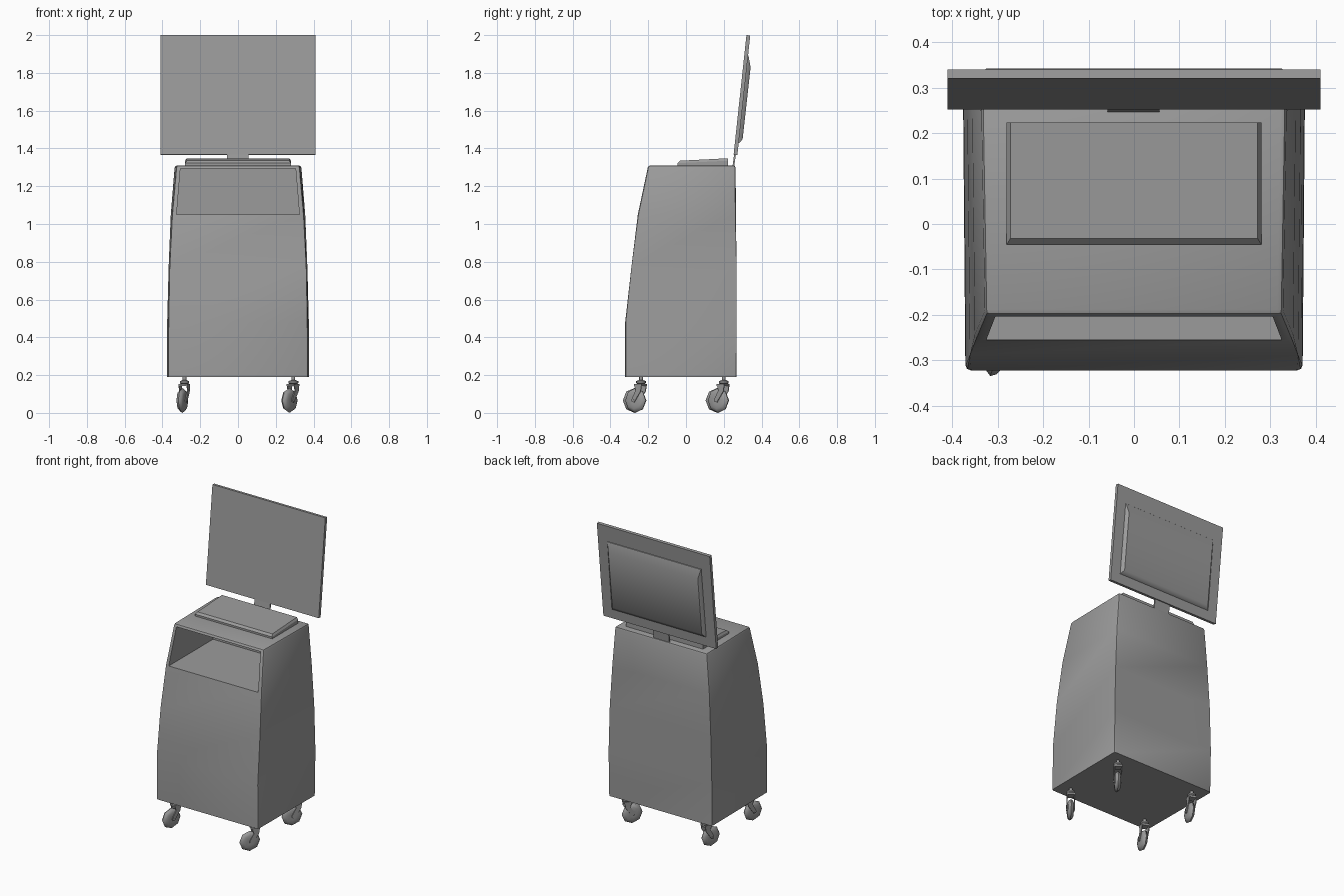
import bpy, bmesh
from math import sin, cos, pi, radians
from mathutils import Matrix

cube = bpy.data.objects.get("Cube")
if cube:
    bpy.data.objects.remove(cube, do_unlink=True)

GREY = (0.33, 0.33, 0.33, 1)
grey = bpy.data.materials.new("plain_grey")
grey.use_nodes = True
grey.diffuse_color = GREY
grey.node_tree.nodes["Principled BSDF"].inputs["Base Color"].default_value = GREY


def finish(name, bm, matrix=None, smooth=None):
    if matrix:
        bm.transform(matrix)
    bmesh.ops.recalc_face_normals(bm, faces=bm.faces[:])
    mesh = bpy.data.meshes.new(name)
    bm.to_mesh(mesh)
    bm.free()
    mesh.materials.append(grey)
    ob = bpy.data.objects.new(name, mesh)
    bpy.context.collection.objects.link(ob)
    if smooth:
        bpy.ops.object.select_all(action='DESELECT')
        ob.select_set(True)
        bpy.context.view_layer.objects.active = ob
        bpy.ops.object.shade_smooth_by_angle(angle=radians(smooth))
    return ob


def loft(rings):
    """Skin a stack of matching rings and cap both ends."""
    bm = bmesh.new()
    rows = [[bm.verts.new(p) for p in ring] for ring in rings]
    n = len(rows[0])
    for a, b in zip(rows, rows[1:]):
        for i in range(n):
            j = (i + 1) % n
            bm.faces.new((a[i], a[j], b[j], b[i]))
    bm.faces.new(rows[0][::-1])
    bm.faces.new(rows[-1])
    return bm


def extrude_x(profile, x0, x1):
    return loft([[(x, y, z) for y, z in profile] for x in (x0, x1)])


def lathe(profile, sides, axis):
    """Turn (offset, radius) pairs round the x or z axis."""
    rings = []
    for off, r in profile:
        angles = [2 * pi * k / sides for k in range(sides)]
        if axis == 'x':
            rings.append([(off, r * sin(a), r * cos(a)) for a in angles])
        else:
            rings.append([(r * cos(a), r * sin(a), off) for a in angles])
    return loft(rings)


# Tapered cabinet: height, front y, back y, front and back half widths
SECTIONS = [(0.19, -0.322, 0.268, 0.371, 0.376), (0.48, -0.322, 0.268, 0.370, 0.375),
            (0.78, -0.288, 0.267, 0.361, 0.367), (1.05, -0.255, 0.265, 0.350, 0.356),
            (1.31, -0.200, 0.262, 0.327, 0.335)]
bm = loft([[(-wf, f, z), (wf, f, z), (wb, b, z), (-wb, b, z)]
           for z, f, b, wf, wb in SECTIONS])
edges = [e for e in bm.edges
         if abs(e.verts[0].co.z - e.verts[1].co.z) > 0.1
         or min(v.co.z for v in e.verts) > 1.3]
bmesh.ops.bevel(bm, geom=edges, offset=0.012, segments=2, profile=0.5, affect='EDGES')
cabinet = finish("cabinet", bm)

# Open shelf recess in the upper front
hollow = finish("shelf_cutter", loft(
    [[(-w, -0.5, z), (w, -0.5, z), (w, 0.205, z), (-w, 0.205, z)]
     for z, w in ((1.05, 0.325), (1.293, 0.305))]))
hollow.hide_render = True
cut = cabinet.modifiers.new("shelf_recess", 'BOOLEAN')
cut.operation = 'DIFFERENCE'
cut.solver = 'EXACT'
cut.object = hollow
bpy.context.view_layer.objects.active = cabinet
bpy.ops.object.modifier_apply(modifier=cut.name)
bpy.data.objects.remove(hollow, do_unlink=True)
bpy.ops.object.select_all(action='DESELECT')
cabinet.select_set(True)
bpy.ops.object.shade_smooth_by_angle(angle=radians(30))

# Sloping work pad on the top
finish("work_pad", loft([
    [(-w, f, zf), (w, f, zf), (w, 0.223, zb), (-w, 0.223, zb)]
    for w, f, zf, zb in ((0.28, -0.045, 1.305, 1.305), (0.28, -0.045, 1.322, 1.335),
                         (0.272, -0.032, 1.335, 1.348))]))

# Tilted screen with a raised back housing and a neck
finish("screen_panel", extrude_x(
    [(0.252, 1.367), (0.272, 1.365), (0.340, 1.998), (0.320, 2.0)], -0.41, 0.41))
finish("screen_back_housing", loft([
    [(-w, y0, z0), (w, y0, z0), (w, y1, z1), (-w, y1, z1)]
    for w, y0, z0, y1, z1 in ((0.345, 0.270, 1.425, 0.320, 1.90),
                              (0.340, 0.284, 1.430, 0.331, 1.89),
                              (0.325, 0.300, 1.450, 0.342, 1.83))]), smooth=35)
finish("screen_neck", extrude_x(
    [(0.246, 1.305), (0.255, 1.305), (0.272, 1.42), (0.262, 1.42)], -0.058, 0.056))

# Swivel casters
TYRE = [(-0.018, 0.020), (-0.018, 0.044), (-0.012, 0.058), (0, 0.066),
        (0.012, 0.058), (0.018, 0.044), (0.018, 0.020)]
ARM = [(-0.028, 0.150), (0.020, 0.150), (0.014, 0.115), (-0.028, 0.056),
       (-0.042, 0.058), (-0.044, 0.072), (-0.018, 0.120)]
for side, x, yaw in (("right", -0.283, -19), ("left", 0.293, -35)):
    for end, y in (("front", -0.238), ("rear", 0.200)):
        place = Matrix.Translation((x, y, 0)) @ Matrix.Rotation(radians(yaw), 4, 'Z')
        tag = f"{end}_{side}_caster"
        hub = place @ Matrix.Translation((0, -0.036, 0.066))
        finish(tag + "_wheel", lathe(TYRE, 8, 'x'), hub, 50)
        finish(tag + "_axle", lathe([(-0.026, 0.008), (0.026, 0.008)], 8, 'x'), hub)
        for s in (-1, 1):
            finish(tag + "_fork_arm", extrude_x(ARM, s * 0.020, s * 0.025), place)
        finish(tag + "_fork_crown", extrude_x(
            [(-0.028, 0.142), (0.020, 0.142), (0.020, 0.154), (-0.028, 0.154)],
            -0.025, 0.025), place)
        finish(tag + "_swivel", lathe(
            [(0.150, 0.018), (0.158, 0.026), (0.168, 0.026), (0.174, 0.010),
             (0.195, 0.010)], 10, 'z'), place, 40)
